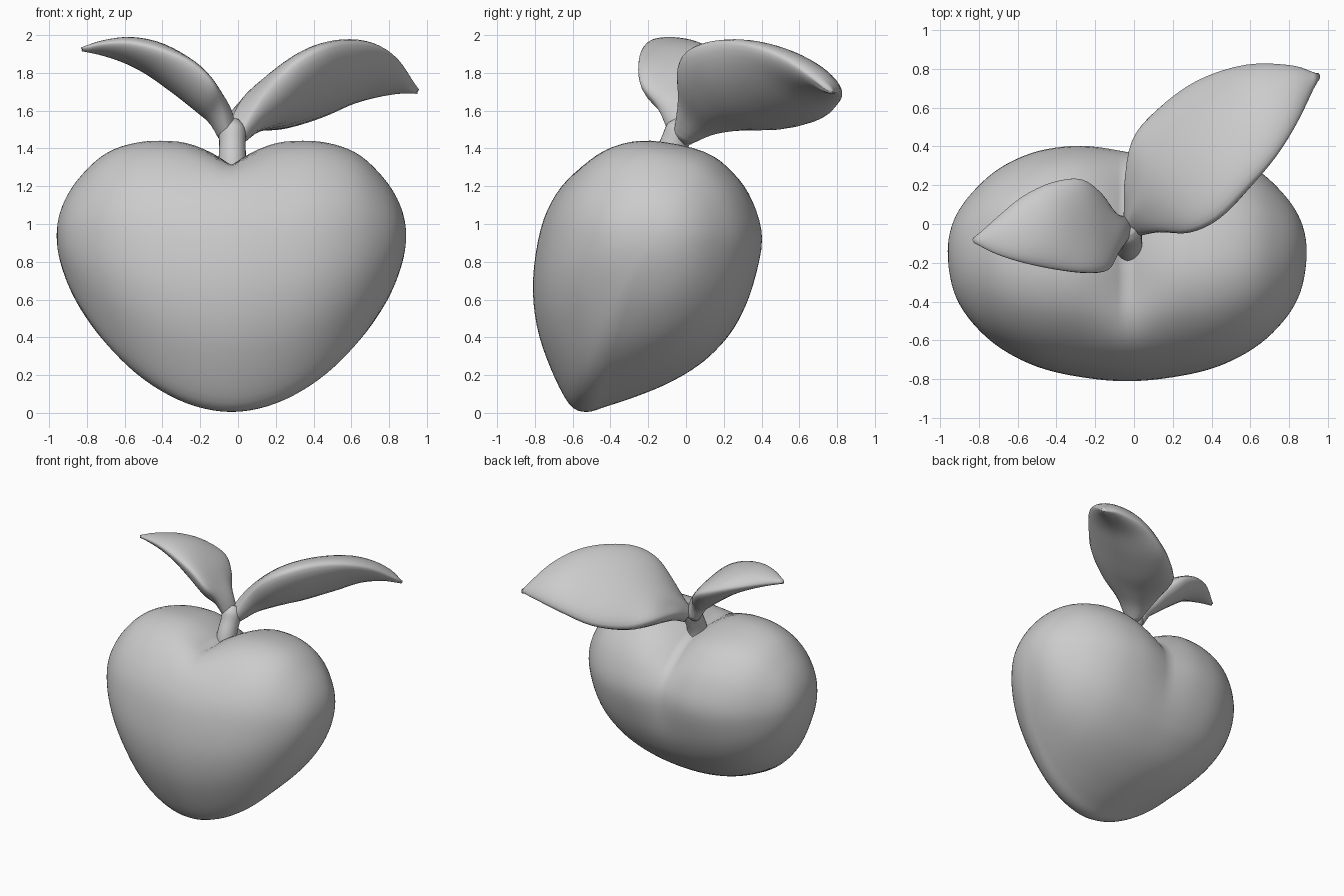
import bpy, bmesh
from math import sin, cos, pi, hypot
from mathutils import Vector

if "Cube" in bpy.data.objects:
    bpy.data.objects.remove(bpy.data.objects["Cube"])


def spline(pts, n, closed=False, flat_start=False):
    """Catmull-Rom curve through points of any dimension, n steps per span."""
    pts = [Vector(p) for p in pts]
    if closed:
        ext = [pts[-1]] + pts + pts[:2]
    else:
        ext = [pts[1] if flat_start else 2 * pts[0] - pts[1]] + pts + [2 * pts[-1] - pts[-2]]
    out = []
    for i in range(1, len(ext) - 2):
        a, b, c, d = ext[i - 1:i + 3]
        for k in range(n):
            t = k / n
            out.append(0.5 * (2 * b + (c - a) * t + (2 * a - 5 * b + 4 * c - d) * t ** 2
                              + (3 * b - a - 3 * c + d) * t ** 3))
    if not closed:
        out.append(pts[-1])
    return out


def ramp(v, lo, hi):
    t = min(1, max(0, (v - lo) / (hi - lo)))
    return t * t * (3 - 2 * t)


def loft(name, rings, cap_start=True):
    """Skin closed rings into a smooth object."""
    bm = bmesh.new()
    rows = [[bm.verts.new(p) for p in r] for r in rings]
    n = len(rows[0])
    for a, b in zip(rows, rows[1:]):
        for j in range(n):
            k = (j + 1) % n
            bm.faces.new((a[j], a[k], b[k], b[j]))
    if cap_start:
        bm.faces.new(rows[0])
    bm.faces.new(rows[-1])
    bmesh.ops.remove_doubles(bm, verts=bm.verts, dist=0.0002)
    bmesh.ops.recalc_face_normals(bm, faces=bm.faces)
    for f in bm.faces:
        f.smooth = True
    me = bpy.data.meshes.new(name)
    bm.to_mesh(me)
    bm.free()
    ob = bpy.data.objects.new(name, me)
    bpy.context.collection.objects.link(ob)
    return ob


# Fruit: side profile (y, z), scaled towards the cheek as it moves sideways
profile = spline([(-.53, 0), (-.42, .03), (-.27, .08), (-.1, .15), (.06, .245), (.18, .355),
                  (.27, .48), (.35, .67), (.40, .92), (.35, 1.12), (.25, 1.27), (.10, 1.38),
                  (-.19, 1.44), (-.40, 1.41), (-.56, 1.31), (-.69, 1.155), (-.77, .97),
                  (-.81, .70), (-.79, .46), (-.72, .24), (-.62, .045)], 4, True)
# Limits every 15 degrees from seam to cheek: front y, back y, bottom z, top z
limits = spline([(-.81, .405, .005, 1.44), (-.79, .405, .045, 1.437), (-.74, .375, .155, 1.437),
                 (-.645, .29, .325, 1.38), (-.51, .16, .535, 1.25), (-.35, .02, .75, 1.10),
                 (-.14, -.14, .94, .94)], 5, flat_start=True)
PY, PZ, W = -.14, .94, .925
rings = []
for i, (yf, yb, zb, zt) in enumerate(limits):
    t = i / (len(limits) - 1) * pi / 2
    u = W * sin(t)
    groove = max(0, 1 - u / .3) ** 1.7
    ring = []
    for y, z in profile:
        # normalise each quadrant, then round the teardrop off near the cheeks
        a = (y - PY) / (.54 if y > PY else .67)
        b = (z - PZ) / (.50 if z > PZ else .94)
        k = hypot(a, b) ** (-.8 * sin(t) ** 2)
        a, b = a * k, b * k
        y = PY + a * ((yb - PY) if a > 0 else (PY - yf))
        z = PZ + b * ((zt - PZ) if b > 0 else (PZ - zb))
        # seam over the top and down the back
        dy = .045 * groove * ramp(z, .5, 1.1) * ramp(y, PY, .25)
        dz = .13 * groove * ramp(z, PZ, 1.38) * ramp(y, -.7, -.25)
        ring.append((u, y - dy, z - dz))
    rings.append(ring)
# The cheek end is a tiny cap; the other half is mirrored across the seam
rings[-1] = [(W, PY + (y - PY) * .005, PZ + (z - PZ) * .005) for y, z in profile]
fruit = loft("fruit", rings, cap_start=False)
fruit.location.x = -.035
fruit.modifiers.new("Mirror", 'MIRROR').use_axis[0] = True

# Stem: (x, y, z, radius)
stem = spline([(-.03, -.12, 1.24, .08), (-.03, -.10, 1.34, .073), (-.03, -.06, 1.43, .07),
               (-.03, -.03, 1.50, .07), (-.03, -.01, 1.545, .04)], 4)
loft("stem", [[(x + r * cos(a), y + r * sin(a), z - .4 * r * sin(a))
               for a in [2 * pi * k / 24 for k in range(24)]] for x, y, z, r in stem])


def leaf(name, high, mid, low, thick):
    """Solid puffy leaf from its two edges, midrib and half thicknesses."""
    H, M, L = spline(high, 4), spline(mid, 4), spline(low, 4)
    T = spline([(t, 0) for t in thick], 4)
    S = [-cos(pi * k / 16) for k in range(17)]

    def pt(i, s):
        return H[i] * (s * (s - 1) / 2) + M[i] * (1 - s * s) + L[i] * (s * (s + 1) / 2)

    rings, last = [], len(M) - 1
    for i in range(last + 1):
        top, bot = [], []
        for s in S:
            along = pt(min(i + 1, last), s) - pt(max(i - 1, 0), s)
            n = along.cross(pt(i, s + .05) - pt(i, s - .05)).normalized()
            h = T[i][0] * max(0, 1 - s * s) ** .6
            top.append(pt(i, s) + n * h)
            bot.append(pt(i, s) - n * h)
        rings.append(top + bot[-2:0:-1])
    loft(name, rings)


leaf("large_leaf",
     [(-.0, -.07, 1.44), (.12, -.04, 1.67), (.28, -.04, 1.84), (.43, .03, 1.93),
      (.58, .18, 1.965), (.73, .35, 1.945), (.85, .54, 1.865), (.945, .74, 1.71)],
     [(-.02, -.01, 1.46), (.06, .09, 1.56), (.17, .2, 1.64), (.30, .32, 1.695),
      (.47, .46, 1.75), (.65, .59, 1.79), (.82, .68, 1.775), (.955, .765, 1.70)],
     [(-.05, .05, 1.48), (-.05, .2, 1.57), (-.01, .43, 1.59), (.12, .59, 1.555),
      (.33, .74, 1.58), (.58, .82, 1.66), (.82, .815, 1.70), (.94, .77, 1.69)],
     (.055, .09, .125, .14, .13, .10, .06, .01))
leaf("small_leaf",
     [(-.05, -.08, 1.45), (-.085, -.15, 1.62), (-.13, -.235, 1.74), (-.24, -.25, 1.85),
      (-.40, -.235, 1.92), (-.57, -.20, 1.96), (-.71, -.155, 1.955), (-.82, -.10, 1.93)],
     [(-.05, -.02, 1.46), (-.10, -.03, 1.58), (-.18, -.03, 1.67), (-.29, -.01, 1.77),
      (-.43, 0, 1.865), (-.57, -.02, 1.915), (-.71, -.05, 1.93), (-.83, -.085, 1.925)],
     [(-.05, .04, 1.47), (-.10, .06, 1.58), (-.16, .15, 1.70), (-.27, .23, 1.80),
      (-.42, .215, 1.86), (-.57, .145, 1.90), (-.70, .04, 1.92), (-.82, -.07, 1.92)],
     (.05, .07, .085, .095, .09, .07, .04, .01))
